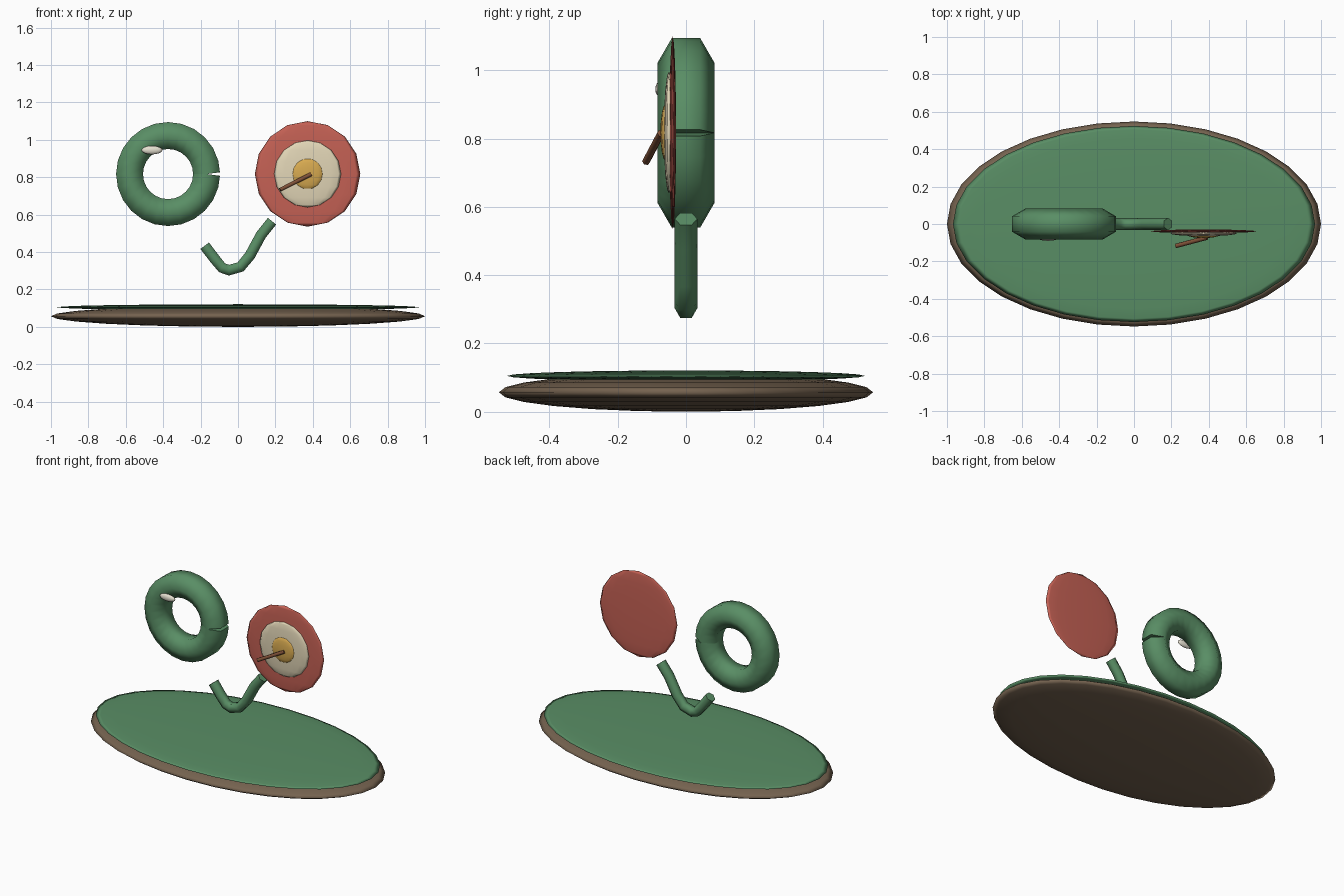
import bpy, bmesh
from math import sin, cos, pi
from mathutils import Vector

if "Cube" in bpy.data.objects:
    bpy.data.objects.remove(bpy.data.objects["Cube"])


def material(name, rgb):
    m = bpy.data.materials.new(name)
    m.diffuse_color = (*rgb, 1)
    m.use_nodes = True
    m.node_tree.nodes["Principled BSDF"].inputs["Base Color"].default_value = m.diffuse_color
    return m


GREEN = material("green", (0.10, 0.27, 0.13))
BROWN = material("brown", (0.18, 0.125, 0.08))
RED = material("red", (0.56, 0.12, 0.09))
CREAM = material("cream", (0.76, 0.67, 0.47))
GOLD = material("gold", (0.68, 0.40, 0.08))
WOOD = material("wood", (0.22, 0.085, 0.04))
WHITE = material("white", (0.78, 0.74, 0.63))


def finish(bm, name, mat, loc=(0, 0, 0)):
    bmesh.ops.recalc_face_normals(bm, faces=bm.faces)
    for f in bm.faces:
        f.smooth = len(f.verts) < 6      # end caps stay flat
    me = bpy.data.meshes.new(name)
    bm.to_mesh(me)
    bm.free()
    me.materials.append(mat)
    ob = bpy.data.objects.new(name, me)
    ob.location = loc
    bpy.context.collection.objects.link(ob)
    return ob


def ellipsoid(name, loc, radii, mat, segs=16, rings=8):
    bm = bmesh.new()
    bmesh.ops.create_uvsphere(bm, u_segments=segs, v_segments=rings, radius=1)
    bmesh.ops.scale(bm, vec=radii, verts=bm.verts)
    return finish(bm, name, mat, loc)


def tube(name, points, radius, mat, sides=6):
    """Capped tube along an open path; a section corner points along y."""
    pts = [Vector(p) for p in points]
    dirs = [(b - a).normalized() for a, b in zip(pts, pts[1:])]
    bm = bmesh.new()
    rings = []
    for i, p in enumerate(pts):
        t = (dirs[max(i - 1, 0)] + dirs[min(i, len(dirs) - 1)]).normalized()
        n = Vector((0, 1, 0))
        n = (n - n.dot(t) * t).normalized()
        b = t.cross(n)
        angles = [2 * pi * k / sides for k in range(sides)]
        rings.append([bm.verts.new(p + radius * (cos(a) * n + sin(a) * b)) for a in angles])
    for r, s in zip(rings, rings[1:]):
        for k in range(sides):
            j = (k + 1) % sides
            bm.faces.new((r[k], r[j], s[j], s[k]))
    bm.faces.new(rings[0])
    bm.faces.new(rings[-1])
    return finish(bm, name, mat)


# Oval ground: soil with a thin grass layer
ellipsoid("soil_base", (0, 0, 0.057), (1.0, 0.548, 0.057), BROWN, 32, 12)
ellipsoid("grass_top", (0, 0, 0.105), (0.968, 0.524, 0.016), GREEN, 32, 12)

# Ring made from an open tube, leaving a wedge notch on the right
N = 24
ring_path = [(-0.374 + 0.206 * cos(2 * pi * i / N), 0, 0.817 + 0.206 * sin(2 * pi * i / N))
             for i in range(N + 1)]
tube("green_ring", ring_path, 0.083, GREEN)
ellipsoid("ring_eye", (-0.46, -0.075, 0.945), (0.056, 0.015, 0.023), WHITE)

# Bent hook between ring and target
tube("curved_hook", [(-0.178, 0, 0.434), (-0.125, 0, 0.364), (-0.085, 0, 0.316),
                     (-0.048, 0, 0.303), (0.014, 0, 0.321), (0.064, 0, 0.382),
                     (0.123, 0, 0.491), (0.182, 0, 0.565)], 0.033, GREEN)

# Target: three stacked flat discs
for name, y, r, depth, mat in (("target_outer", -0.039, 0.282, 0.010, RED),
                               ("target_middle", -0.050, 0.179, 0.015, CREAM),
                               ("target_centre", -0.060, 0.083, 0.015, GOLD)):
    ellipsoid(name, (0.372, y, 0.818), (r, depth, r), mat)

# Dart stick in the target
tube("dart_stick", [(0.225, -0.117, 0.733), (0.39, -0.073, 0.816)], 0.012, WOOD)
